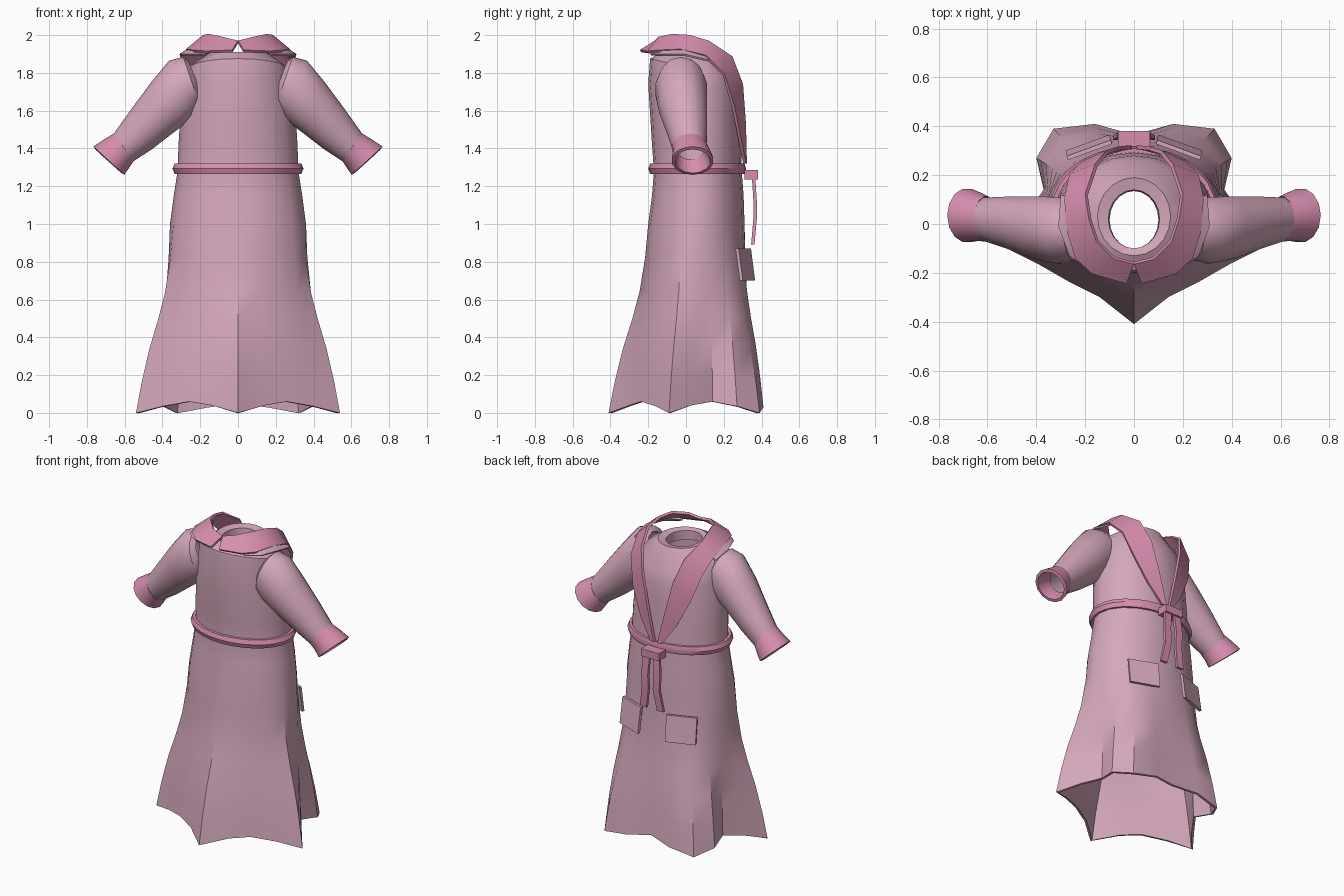
import bpy, bmesh, math
from mathutils import Vector

if "Cube" in bpy.data.objects:
    bpy.data.objects.remove(bpy.data.objects["Cube"])


def material(name, rgb):
    m = bpy.data.materials.new(name)
    m.diffuse_color = (*rgb, 1)
    m.use_nodes = True
    m.node_tree.nodes["Principled BSDF"].inputs["Base Color"].default_value = m.diffuse_color
    return m


ROBE = material("robe pink", (0.66, 0.39, 0.50))
TRIM = material("trim pink", (0.68, 0.27, 0.43))


def loft(name, rings, mat, closed=True, wrap=False, solid=0, mirror=False, offset=-1):
    """Skin a list of point rows into a surface, with optional thickness and mirror."""
    bm = bmesh.new()
    rows = [[bm.verts.new(p) for p in ring] for ring in rings]
    n = len(rows[0])
    pairs = list(zip(rows, rows[1:]))
    if wrap:
        pairs.append((rows[-1], rows[0]))
    for a, b in pairs:
        for i in range(n if closed else n - 1):
            j = (i + 1) % n
            bm.faces.new((a[i], a[j], b[j], b[i]))
    bmesh.ops.recalc_face_normals(bm, faces=bm.faces)
    me = bpy.data.meshes.new(name)
    bm.to_mesh(me)
    bm.free()
    me.materials.append(mat)
    ob = bpy.data.objects.new(name, me)
    bpy.context.collection.objects.link(ob)
    if solid:
        s = ob.modifiers.new("thickness", 'SOLIDIFY')
        s.thickness, s.offset = solid, offset
    if mirror:
        m = ob.modifiers.new("mirror", 'MIRROR')
        m.use_clip = False
        m.use_mirror_merge = False
    return ob


def slab(name, corners, push, mat, mirror=False):
    """Closed plate from an outline, extruded by a vector."""
    ob = loft(name, [corners, [Vector(c) + Vector(push) for c in corners]], mat, mirror=mirror)
    bm = bmesh.new()
    bm.from_mesh(ob.data)
    bmesh.ops.holes_fill(bm, edges=bm.edges)
    bmesh.ops.recalc_face_normals(bm, faces=bm.faces)
    bm.to_mesh(ob.data)
    bm.free()
    return ob


def oval(rx, y0, y1, z, tilt=0, n=20):
    """Horizontal ellipse from y0 to y1; tilt lowers it towards +y."""
    pts = []
    for i in range(n):
        a = math.radians(-90 + 360 * i / n)
        y = (y0 + y1) / 2 + (y1 - y0) / 2 * math.sin(a)
        pts.append(Vector((rx * math.cos(a), y, z - tilt * y)))
    return pts


# Robe body: pleated hem blending up into an oval torso, then the neck opening
half = [(0, -.41, 0), (.14, -.30, .04), (.26, -.24, .06), (.40, -.16, .035),
        (.54, -.09, 0), (.45, .03, .04), (.37, .14, .06), (.40, .27, .035),
        (.33, .39, 0), (.16, .41, .03), (0, .365, .05)]
hem = [Vector(p) for p in half] + [Vector((-x, y, z)) for x, y, z in half[-2:0:-1]]
base = oval(.36, -.20, .31, 1.0)


def skirt(z, w):
    row = []
    for b, h in zip(base, hem):
        p = b.lerp(h, w)
        p.z = z + h.z * w
        row.append(p)
    return row


rings = [skirt(0, 1), skirt(.17, .84), skirt(.34, .64), skirt(.50, .40), skirt(.64, .22),
         skirt(.82, .08), base,
         oval(.34, -.18, .305, 1.15), oval(.32, -.17, .295, 1.28),
         oval(.315, -.18, .292, 1.42), oval(.305, -.19, .285, 1.58),
         oval(.28, -.20, .28, 1.72, .1), oval(.265, -.19, .265, 1.83, .24),
         oval(.15, -.13, .19, 1.91), oval(.105, -.10, .14, 1.90), oval(.10, -.10, .135, 1.84)]
loft("robe_body", rings, ROBE, solid=.015)


# Sleeves and cuffs: rings given by upper point, lower point, y centre and y radius
def tube(rows, n=14):
    out = []
    for ux, uz, lx, lz, yc, ry in rows:
        c = Vector(((ux + lx) / 2, yc, (uz + lz) / 2))
        p = Vector(((ux - lx) / 2, 0, (uz - lz) / 2))
        out.append([c + p * math.cos(t) + Vector((0, ry * math.sin(t), 0))
                    for t in (math.tau * i / n for i in range(n))])
    return out


loft("sleeve", tube([(.26, 1.86, .19, 1.68, -.02, .09), (.29, 1.885, .20, 1.62, -.025, .125),
                     (.365, 1.865, .24, 1.56, -.025, .14), (.46, 1.75, .34, 1.485, -.015, .13),
                     (.56, 1.615, .45, 1.40, .005, .11), (.66, 1.475, .563, 1.325, .02, .09)]),
     ROBE, solid=.012, mirror=True)
loft("cuff", tube([(.655, 1.48, .555, 1.33, .02, .094), (.705, 1.45, .575, 1.30, .03, .10),
                   (.765, 1.41, .602, 1.26, .035, .112)]), TRIM, solid=.018, mirror=True)

# Collar running around the neck and down into the lapels
inner = [(0, -.16, 1.965), (.08, -.14, 1.985), (.15, -.07, 2.0), (.18, .02, 1.995), (.195, .12, 1.965),
         (.155, .24, 1.885), (.11, .295, 1.74), (.06, .31, 1.53), (.01, .315, 1.32)]
outer = [(.03, -.24, 1.915), (.17, -.20, 1.91), (.235, -.14, 1.915), (.27, -.03, 1.92), (.28, .10, 1.89),
         (.26, .20, 1.79), (.21, .25, 1.62), (.13, .285, 1.45), (.04, .31, 1.32)]
loft("collar", [inner, outer], TRIM, closed=False, solid=.016, mirror=True, offset=0)

# Shoulder flaps under the collar
loft("shoulder_flap", [[(.14, -.17, 1.925), (.22, -.12, 1.935), (.25, -.02, 1.94), (.25, .10, 1.91)],
                       [(.18, -.19, 1.90), (.265, -.13, 1.90), (.31, -.01, 1.90), (.30, .12, 1.87)]],
     ROBE, closed=False, solid=.012, mirror=True)

# Belt ring
loft("belt", [oval(.318, -.168, .29, 1.265, n=28), oval(.335, -.19, .31, 1.265, n=28),
              oval(.347, -.20, .318, 1.293, n=28), oval(.335, -.19, .31, 1.32, n=28),
              oval(.318, -.168, .29, 1.32, n=28)], TRIM, wrap=True)

# Belt knot and hanging ends
slab("belt_knot", [(-.066, .31, 1.235), (.066, .31, 1.235), (.066, .31, 1.285), (-.066, .31, 1.285)],
     (0, .07, 0), TRIM)
path = [(.035, .348, 1.26), (.045, .357, 1.12), (.04, .357, 1.03), (.062, .345, .895)]
ends = [[(x + dx, y + dy, z) for dx, dy in ((-.024, 0), (.024, 0), (.024, .018), (-.024, .018))]
        for x, y, z in path]
loft("belt_end", ends, TRIM, mirror=True)
slab("belt_end_tip", ends[-1], (0, 0, -.004), TRIM, mirror=True)

# Patch pockets
slab("pocket", [(.095, .35, .70), (.275, .285, .70), (.27, .262, .87), (.09, .328, .87)],
     (.005, .016, 0), ROBE, mirror=True)

# Bake modifiers, then smooth while keeping the sharp edges
bpy.ops.object.select_all(action='SELECT')
bpy.context.view_layer.objects.active = bpy.data.objects["robe_body"]
bpy.ops.object.convert(target='MESH')
bpy.ops.object.shade_smooth_by_angle(angle=math.radians(35))
